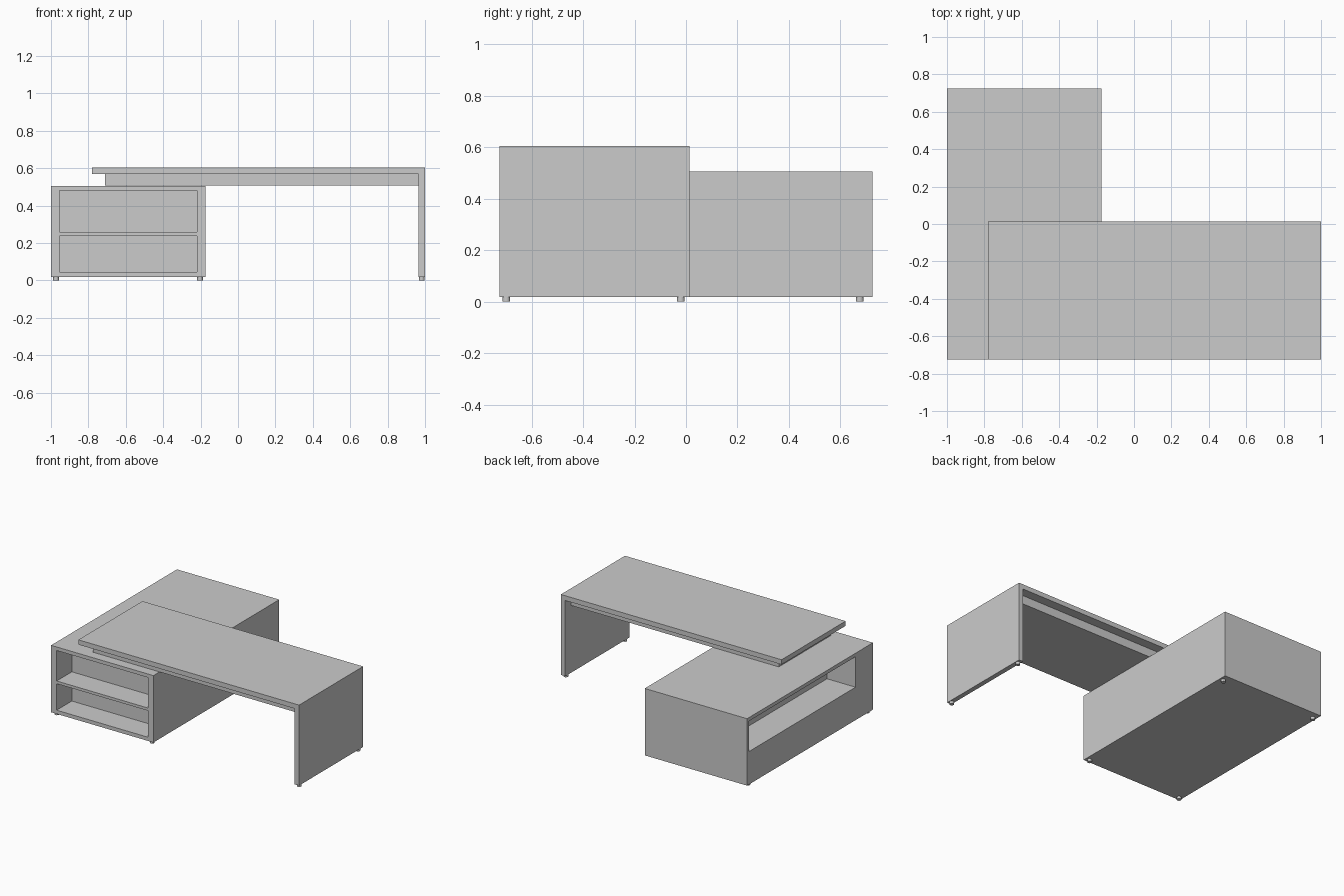
import bpy, bmesh

if "Cube" in bpy.data.objects:
    bpy.data.objects.remove(bpy.data.objects["Cube"])


def prism(name, profile, y0, y1):
    """Extrude an x-z outline from y0 to y1."""
    bm = bmesh.new()
    face = bm.faces.new([bm.verts.new((x, y0, z)) for x, z in profile])
    ext = bmesh.ops.extrude_face_region(bm, geom=[face])
    moved = [g for g in ext["geom"] if isinstance(g, bmesh.types.BMVert)]
    bmesh.ops.translate(bm, verts=moved, vec=(0, y1 - y0, 0))
    bmesh.ops.recalc_face_normals(bm, faces=bm.faces)
    mesh = bpy.data.meshes.new(name)
    bm.to_mesh(mesh)
    bm.free()
    obj = bpy.data.objects.new(name, mesh)
    bpy.context.collection.objects.link(obj)
    return obj


def box(name, x0, x1, y0, y1, z0, z1):
    return prism(name, [(x0, z0), (x1, z0), (x1, z1), (x0, z1)], y0, y1)


def cut(target, cutter):
    cutter.hide_render = True
    mod = target.modifiers.new("niche", 'BOOLEAN')
    mod.operation = 'DIFFERENCE'
    mod.solver = 'EXACT'
    mod.object = cutter
    bpy.context.view_layer.objects.active = target
    bpy.ops.object.modifier_apply(modifier=mod.name)
    bpy.data.objects.remove(cutter)


# Cabinet with two front niches and one long side niche
cabinet = box("cabinet", -1, -0.175, -0.725, 0.725, 0.018, 0.506)
for z0, z1 in ((0.045, 0.238), (0.258, 0.48)):
    cut(cabinet, box("front_niche_cutter", -0.955, -0.22, -0.8, -0.55, z0, z1))
cut(cabinet, box("side_niche_cutter", -1.1, -0.77, -0.525, 0.70, 0.258, 0.48))

# Desk top and side panel as one L-shaped slab
prism("desk_top_and_panel",
      [(-0.78, 0.57), (0.965, 0.57), (0.965, 0.018), (1, 0.018), (1, 0.605), (-0.78, 0.605)],
      -0.725, 0.013)

# Recessed support block between top and cabinet
box("top_support", -0.71, 0.965, -0.658, -0.055, 0.508, 0.57)

# Feet
feet = [("cabinet_foot", x, y) for x in (-0.973, -0.203) for y in (-0.698, 0.675)]
feet += [("panel_foot", 0.982, y) for y in (-0.698, -0.02)]
for name, x, y in feet:
    bpy.ops.mesh.primitive_cylinder_add(vertices=24, radius=0.015, depth=0.019,
                                        location=(x, y, 0.0095))
    bpy.context.object.name = name
    bpy.ops.object.shade_smooth_by_angle()
